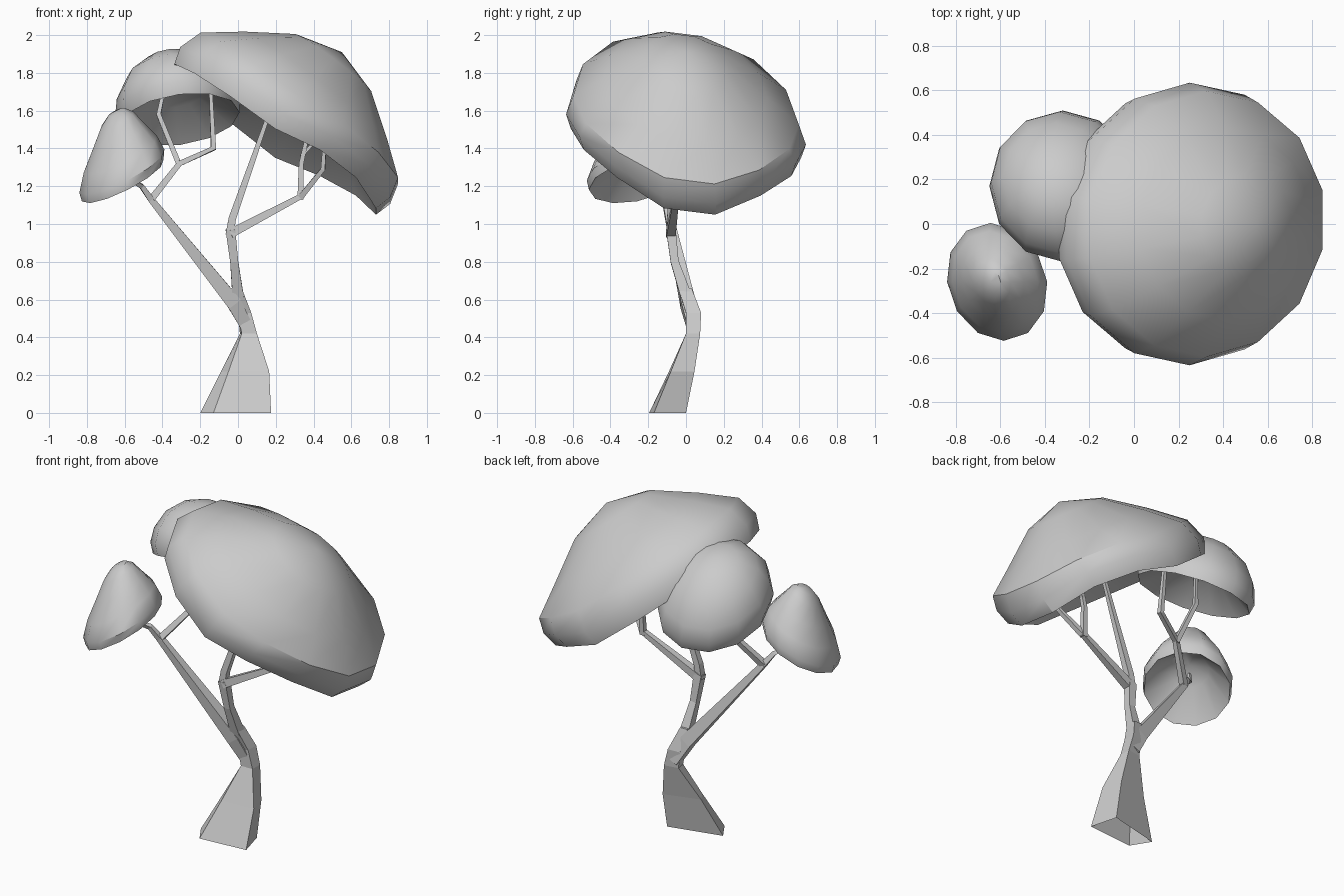
import bpy, math
from mathutils import Vector

if "Cube" in bpy.data.objects:
    bpy.data.objects.remove(bpy.data.objects["Cube"])


def make_object(name, verts, faces, smooth=False):
    mesh = bpy.data.meshes.new(name)
    mesh.from_pydata([tuple(v) for v in verts], [], faces)
    mesh.update()
    obj = bpy.data.objects.new(name, mesh)
    bpy.context.collection.objects.link(obj)
    if smooth:
        mesh.polygons.foreach_set("use_smooth", [True] * len(mesh.polygons))
        mesh.set_sharp_from_angle(angle=math.radians(36))
    return obj


def bridge(count, n):
    """Quads joining consecutive rings of n vertices."""
    return [(k * n + i, k * n + (i + 1) % n, (k + 1) * n + (i + 1) % n, (k + 1) * n + i)
            for k in range(count - 1) for i in range(n)]


def canopy(name, centre, u, v, axis, profile, lip, n=14, lift=0.0, hollow=0.35, phase=0.0):
    """Tilted dome with a shallow underside: u and v span the rim, axis points to the crown."""
    c, u, v, axis = map(Vector, (centre, u, v, axis))
    drop = -lip / axis.length
    inner = [(0.45, drop + (hollow - drop) * 0.8)]
    verts = []
    for r, h in inner + [(0.96, drop)] + profile:
        for i in range(n):
            a = 2 * math.pi * (i + phase) / n
            p = c + (u * math.cos(a) + v * math.sin(a)) * r + axis * h
            p.z += lift * max(math.cos(a), 0) * abs(math.sin(a)) * max(0, 1 - max(h, 0) * 2) * r
            verts.append(p)
    rings = len(inner) + 1 + len(profile)
    faces = bridge(rings, n)
    top = (rings - 1) * n
    crown = len(verts)
    verts += [c + axis, c + axis * hollow]
    faces += [(top + i, top + (i + 1) % n, crown) for i in range(n)]
    faces += [((i + 1) % n, i, crown + 1) for i in range(n)]
    return make_object(name, verts, faces, True)


def limb(name, points, radii, n=4):
    """Faceted tapering branch along a path."""
    pts = [Vector(p) for p in points]
    verts = []
    for k, p in enumerate(pts):
        t = (pts[min(k + 1, len(pts) - 1)] - pts[max(k - 1, 0)]).normalized()
        side = Vector((0, 1, 0)).cross(t).normalized()
        other = t.cross(side)
        for i in range(n):
            a = 2 * math.pi * (i + 0.5) / n
            verts.append(p + (side * math.cos(a) + other * math.sin(a)) * radii[k])
    faces = bridge(len(pts), n)
    faces += [tuple(reversed(range(n))), tuple(range(len(verts) - n, len(verts)))]
    return make_object(name, verts, faces)


# Canopies
dome = [(1, 0), (0.94, 0.25), (0.68, 0.54), (0.36, 0.85)]
canopy("large_canopy", (0.25, 0, 1.5), (0.57, 0.02, -0.43), (0, 0.635, -0.08),
       (0.30, 0, 0.41), dome, 0.09, n=14, lift=0.2, phase=0.5)
round_dome = [(1, 0), (0.93, 0.3), (0.72, 0.66), (0.38, 0.92)]
canopy("middle_canopy", (-0.32, 0.17, 1.615), (0.33, 0, 0.04), (0, 0.34, -0.14),
       (-0.05, 0.06, 0.28), round_dome, 0.065, n=12)
bell = [(1, 0), (0.86, 0.28), (0.62, 0.56), (0.38, 0.85), (0.2, 0.97)]
canopy("small_canopy", (-0.615, -0.26, 1.28), (0.225, 0, 0.115), (-0.03, 0.265, 0.05),
       (-0.03, 0, 0.32), bell, 0.05, n=12)

# Trunk with a flared foot, open underneath
trunk_rings = [
    (-0.13, -0.195, 0), (0.175, -0.17, 0), (0.13, 0, 0), (-0.2, -0.08, 0),
    (-0.05, -0.09, 0.22), (0.165, -0.08, 0.22), (0.13, 0.045, 0.22), (-0.09, -0.02, 0.22),
    (0.02, 0.0, 0.42), (0.1, 0.0, 0.42), (0.1, 0.075, 0.42), (0.01, 0.06, 0.42),
    (0.0, 0.0, 0.52), (0.07, 0.0, 0.53), (0.07, 0.08, 0.53), (0.0, 0.06, 0.52),
    (-0.035, -0.04, 0.66), (0.02, -0.04, 0.66), (0.02, 0.03, 0.66), (-0.03, 0.03, 0.66)]
make_object("trunk", trunk_rings, bridge(5, 4) + [(16, 17, 18, 19)])

# Right-hand stem and its branches
fork_r = (-0.04, -0.08, 0.97)
limb("right_stem", [(0.0, 0.0, 0.62), (-0.02, -0.06, 0.8), fork_r], [0.042, 0.03, 0.036])
limb("right_branch_tall", [(-0.045, -0.08, 0.94), (-0.03, -0.08, 1.03), (0.17, -0.07, 1.6)],
     [0.03, 0.028, 0.014])
fork_rr = (0.34, -0.05, 1.15)
limb("right_branch_low", [(-0.04, -0.08, 0.95), fork_rr], [0.035, 0.02])
limb("right_twig_inner", [(0.33, -0.05, 1.13), (0.335, -0.04, 1.32), (0.37, -0.04, 1.48)],
     [0.022, 0.018, 0.014])
limb("right_twig_outer", [(0.33, -0.05, 1.14), (0.45, -0.12, 1.29), (0.46, -0.14, 1.45)],
     [0.022, 0.017, 0.013])
limb("right_twig_short", [(0.335, -0.04, 1.36), (0.42, -0.02, 1.45)], [0.014, 0.01])

# Left-hand branch and its twigs
fork_l = (-0.46, -0.11, 1.13)
limb("left_branch", [(0.05, 0.04, 0.45), (-0.02, 0.01, 0.58), fork_l], [0.045, 0.055, 0.024])
limb("left_twig_small_canopy", [fork_l, (-0.51, -0.14, 1.2), (-0.58, -0.2, 1.24), (-0.6, -0.23, 1.31)],
     [0.024, 0.018, 0.014, 0.012])
fork_ll = (-0.31, 0.0, 1.32)
limb("left_branch_upper", [fork_l, fork_ll], [0.026, 0.02])
limb("left_twig_outer", [(-0.31, 0.0, 1.31), (-0.42, 0.04, 1.58), (-0.39, 0.08, 1.72)],
     [0.02, 0.017, 0.013])
limb("left_twig_inner", [fork_ll, (-0.13, 0.08, 1.40), (-0.145, 0.1, 1.72)],
     [0.02, 0.02, 0.013])
